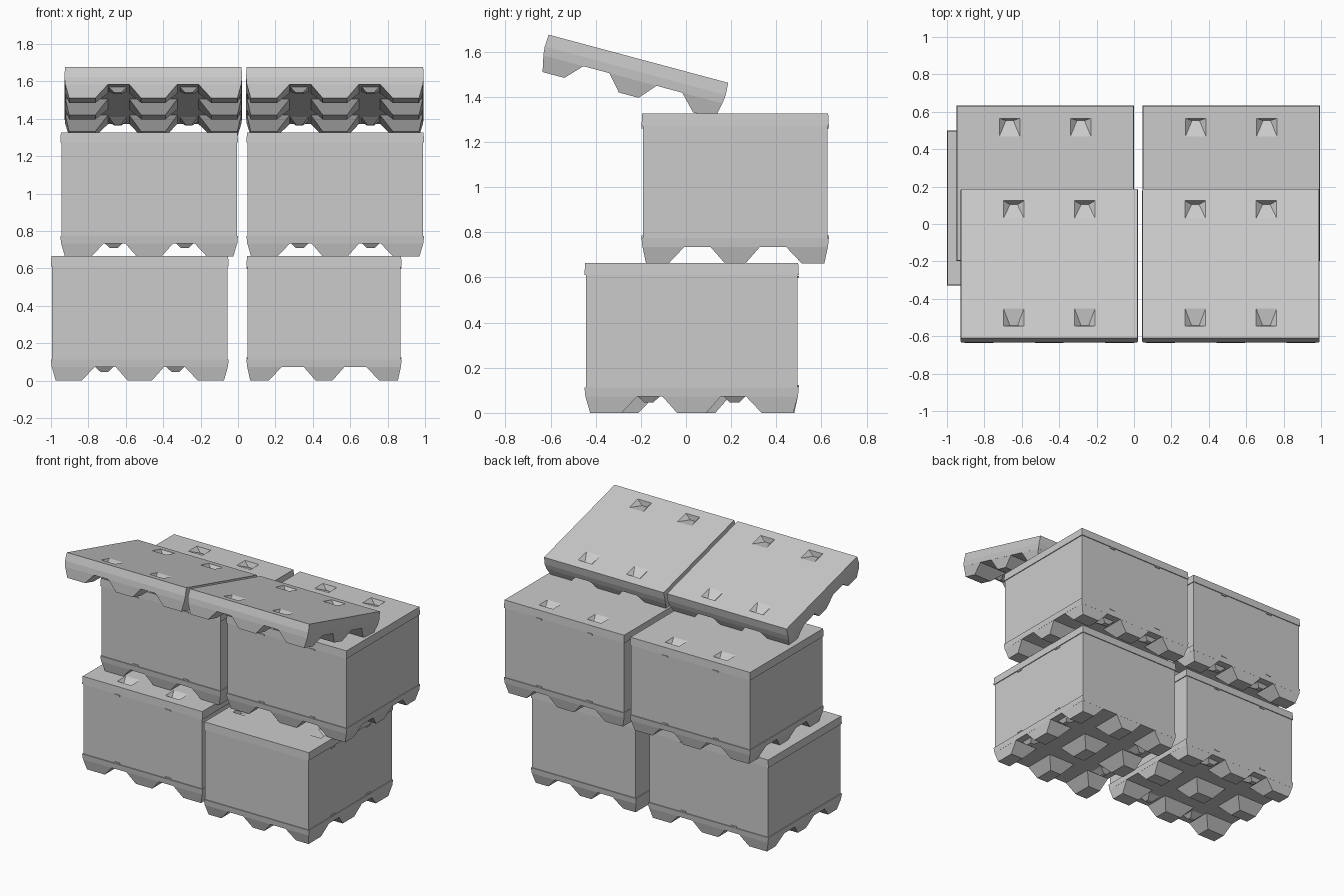
import bpy, bmesh, math
from mathutils import Matrix, Vector

if "Cube" in bpy.data.objects:
    bpy.data.objects.remove(bpy.data.objects["Cube"], do_unlink=True)

grey = bpy.data.materials.new("light_grey_plastic")
grey.use_nodes = True
grey.diffuse_color = (0.6, 0.6, 0.6, 1)
grey.node_tree.nodes["Principled BSDF"].inputs["Base Color"].default_value = (0.6, 0.6, 0.6, 1)

LONG, SHORT = 0.475, 0.415      # half sizes of one container
DECK, RIM, LID = 0.072, 0.112, 0.055
SLEEVE = 0.498


def frustum(bm, low, high, z0, z1):
    """Closed tapered block between two rectangles (x0, x1, y0, y1)."""
    rings = []
    for (x0, x1, y0, y1), z in ((low, z0), (high, z1)):
        rings.append([bm.verts.new(p) for p in
                      ((x0, y0, z), (x1, y0, z), (x1, y1, z), (x0, y1, z))])
    a, b = rings
    bm.faces.new(a[::-1])
    bm.faces.new(b)
    for i in range(4):
        j = (i + 1) % 4
        bm.faces.new((a[i], a[j], b[j], b[i]))


def rect(hx, hy, cx=0, cy=0):
    return (cx - hx, cx + hx, cy - hy, cy + hy)


def finish(bm, name, matrix):
    me = bpy.data.meshes.new(name)
    bmesh.ops.recalc_face_normals(bm, faces=bm.faces)
    bm.to_mesh(me)
    bm.free()
    me.materials.append(grey)
    ob = bpy.data.objects.new(name, me)
    ob.matrix_world = matrix
    bpy.context.collection.objects.link(ob)


def span(side, half, edge, inner, middle):
    """Range of a foot along one axis: side is -1, 0 or 1."""
    if side == 0:
        return (-middle, middle)
    return tuple(sorted((side * (half - edge), side * (half - inner))))


def pallet(name, m):
    bm = bmesh.new()
    # rim and deck
    frustum(bm, rect(LONG - 0.004, SHORT - 0.004), rect(LONG, SHORT), DECK, RIM)
    # nine tapered feet
    for i in (-1, 0, 1):
        for j in (-1, 0, 1):
            low = span(i, LONG, 0.025, 0.165, 0.065) + span(j, SHORT, 0.02, 0.12, 0.045)
            high = span(i, LONG, 0.004, 0.235, 0.13) + span(j, SHORT, 0.004, 0.19, 0.11)
            frustum(bm, low, high, 0, DECK + 0.002)
    # locking bumps under the deck
    for sx in (-1, 1):
        for sy in (-1, 1):
            frustum(bm, rect(0.02, 0.015, sx * 0.19, sy * 0.325),
                    rect(0.05, 0.05, sx * 0.19, sy * 0.31), DECK - 0.026, DECK + 0.002)
    finish(bm, name + "_pallet", m)


def sleeve(name, m):
    bm = bmesh.new()
    frustum(bm, rect(LONG - 0.006, SHORT - 0.006), rect(LONG - 0.006, SHORT - 0.006),
            RIM - 0.01, RIM + SLEEVE + 0.01)
    finish(bm, name + "_sleeve", m)
    # latch plates on the long sides
    bm = bmesh.new()
    for sx in (-1, 1):
        for sy in (-1, 1):
            for z in (RIM + 0.002, RIM + SLEEVE - 0.012):
                r = rect(0.022, 0.004, sx * 0.2, sy * (SHORT - 0.004))
                frustum(bm, r, r, z, z + 0.009)
    finish(bm, name + "_latches", m)


def lid(name, m, z):
    bm = bmesh.new()
    frustum(bm, rect(LONG, SHORT), rect(LONG - 0.003, SHORT - 0.003), z, z + LID)
    # grid cuts around the four nesting pockets
    cuts = [(Vector((s * (0.19 + d), 0, 0)), Vector((1, 0, 0)))
            for s in (-1, 1) for d in (-0.055, -0.02, 0.02, 0.055)]
    cuts += [(Vector((0, s * y, 0)), Vector((0, 1, 0)))
             for s in (-1, 1) for y in (0.25, 0.335, 0.347)]
    for co, no in cuts:
        bmesh.ops.bisect_plane(bm, geom=bm.verts[:] + bm.edges[:] + bm.faces[:],
                               plane_co=co, plane_no=no)
    # sink the pocket floors
    sunk = [v for v in bm.verts if v.co.z > z + LID - 0.001
            and abs(abs(abs(v.co.x) - 0.19) - 0.02) < 0.001
            and abs(abs(v.co.y) - 0.335) < 0.001]
    for v in sunk:
        v.co.z -= 0.035
    faces = {f for v in sunk for f in v.link_faces}
    bmesh.ops.triangulate(bm, faces=list(faces), quad_method='LONG_EDGE')
    finish(bm, name + "_lid", m)


def container(name, m, folded=False):
    pallet(name, m)
    if not folded:
        sleeve(name, m)
    lid(name, m, RIM if folded else RIM + SLEEVE)


def place(x, y, z):
    return Matrix.Translation((x, y, z))


# bottom row, the left one turned sideways
container("bottom_right", place(-0.525, 0.085, 0))
container("bottom_left", place(0.46, 0.025, 0) @ Matrix.Rotation(math.pi / 2, 4, 'Z'))
# upper row
for side, x in (("right", -0.475), ("left", 0.52)):
    container("upper_" + side, place(x, 0.218, 0.662))
# folded units, tilted down toward the back
for side, x in (("right", -0.453), ("left", 0.518)):
    container("folded_" + side,
              place(x, -0.254, 1.408) @ Matrix.Rotation(math.radians(-15), 4, 'X'), True)
